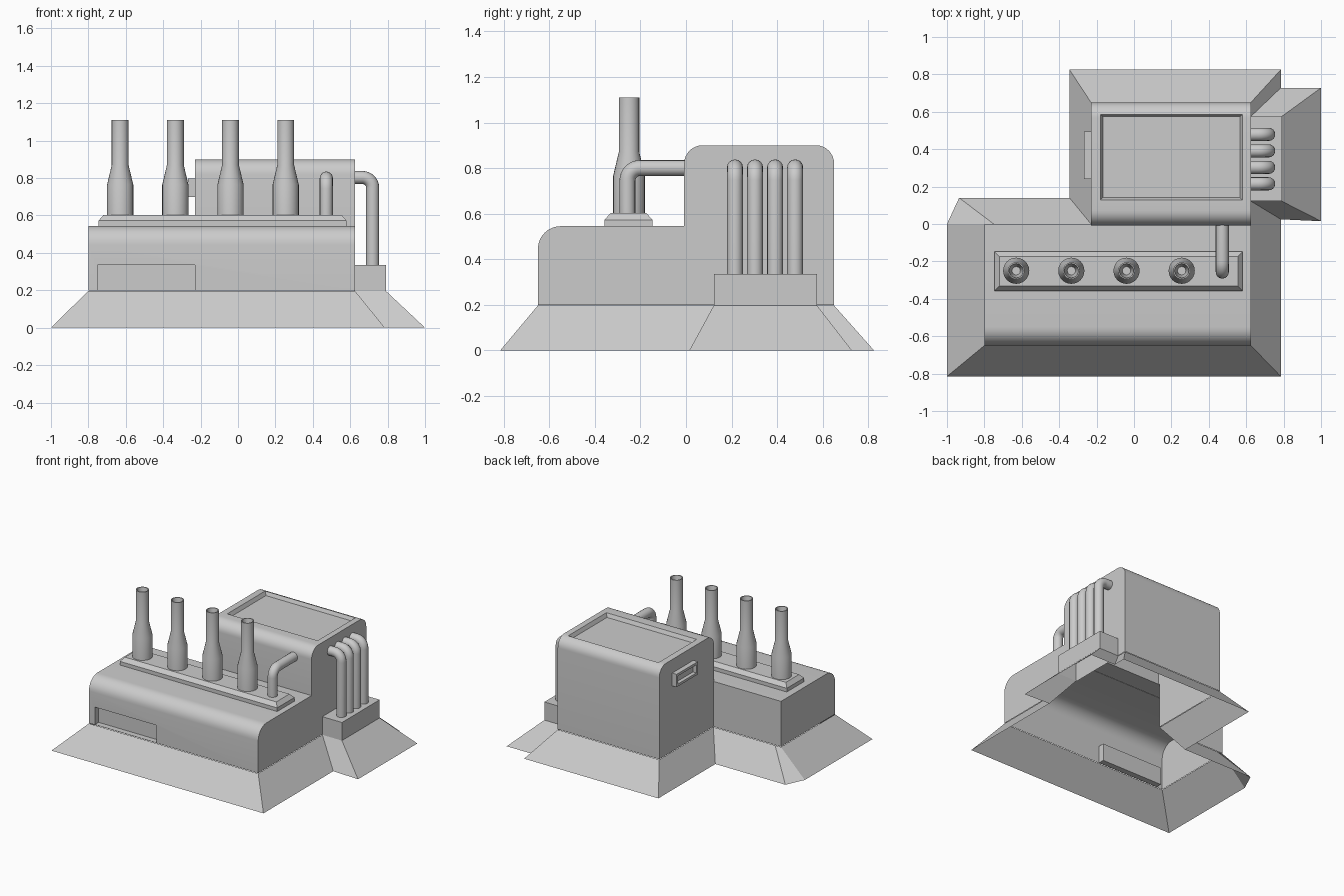
import bpy, bmesh
from math import sin, cos, pi
from mathutils import Vector

if "Cube" in bpy.data.objects:
    bpy.data.objects.remove(bpy.data.objects["Cube"])


def finish(bm, name, smooth=False, recalc=True):
    if recalc:
        bmesh.ops.recalc_face_normals(bm, faces=bm.faces)
    me = bpy.data.meshes.new(name)
    bm.to_mesh(me)
    bm.free()
    ob = bpy.data.objects.new(name, me)
    bpy.context.collection.objects.link(ob)
    if smooth:
        bpy.ops.object.select_all(action='DESELECT')
        ob.select_set(True)
        bpy.context.view_layer.objects.active = ob
        bpy.ops.object.shade_smooth_by_angle(angle=0.52)
    return ob


def loft(name, rings, caps=(True, True), smooth=False):
    """Join equally long closed rings of points with quads."""
    bm = bmesh.new()
    vs = [[bm.verts.new(p) for p in r] for r in rings]
    n = len(rings[0])
    for a, b in zip(vs, vs[1:]):
        for i in range(n):
            j = (i + 1) % n
            bm.faces.new((a[i], a[j], b[j], b[i]))
    if caps[0]:
        bm.faces.new(vs[0][::-1])
    if caps[1]:
        bm.faces.new(vs[-1])
    return finish(bm, name, smooth)


def rect(x0, x1, y0, y1, z, d=0):
    return [(x0 + d, y0 + d, z), (x1 - d, y0 + d, z), (x1 - d, y1 - d, z), (x0 + d, y1 - d, z)]


def arc(cy, cz, r, a0, a1, n=8):
    return [(cy + r * cos(a0 + (a1 - a0) * i / n), cz + r * sin(a0 + (a1 - a0) * i / n))
            for i in range(n + 1)]


def prism(name, profile, x0, x1):
    return loft(name, [[(x, y, z) for y, z in profile] for x in (x0, x1)])


def boolean(ob, other, op):
    m = ob.modifiers.new(op, 'BOOLEAN')
    m.operation, m.object, m.solver = op, other, 'EXACT'
    bpy.context.view_layer.objects.active = ob
    bpy.ops.object.modifier_apply(modifier=m.name)
    bpy.data.objects.remove(other)


def open_bottom(ob, z):
    bm = bmesh.new()
    bm.from_mesh(ob.data)
    low = [f for f in bm.faces if all(v.co.z < z for v in f.verts)]
    bmesh.ops.delete(bm, geom=low, context='FACES')
    bm.to_mesh(ob.data)
    bm.free()


def pipe(name, start, corner, end, r=0.035, bend=0.055, sides=16, steps=8):
    """Round pipe with one right-angled bend."""
    s, c, e = Vector(start), Vector(corner), Vector(end)
    d1, d2 = (c - s).normalized(), (e - c).normalized()
    side = d1.cross(d2)
    o = c - d1 * bend + d2 * bend
    path = [(s, d1)]
    for i in range(steps + 1):
        a = pi / 2 * i / steps
        path.append((o - d2 * bend * cos(a) + d1 * bend * sin(a), d1 * cos(a) + d2 * sin(a)))
    path.append((e, d2))
    rings = []
    for p, t in path:
        u = side.cross(t)
        rings.append([p + r * (side * cos(2 * pi * k / sides) + u * sin(2 * pi * k / sides))
                      for k in range(sides)])
    return loft(name, rings, smooth=True)


# Hollow body: low front hall joined to tall rear hall
body = prism("body", [(-0.65, 0.2)] + arc(-0.55, 0.445, 0.1, pi, pi / 2)
             + [(0, 0.545), (0, 0.2)], -0.8, 0.625)
rear = prism("rear", [(-0.008, 0.2)] + arc(0.072, 0.82, 0.08, pi, pi / 2)
             + arc(0.57, 0.82, 0.08, pi / 2, 0) + [(0.65, 0.2)], -0.23, 0.625)
boolean(body, rear, 'UNION')
# Front doorway recess and sunken roof panel
boolean(body, loft("door_cut", [rect(-0.75, -0.23, -0.7, -0.605, z) for z in (0.202, 0.335)]),
        'DIFFERENCE')
roof = (-0.18, 0.58, 0.128, 0.587)
boolean(body, loft("roof_cut", [rect(*roof, 0.872, 0.013), rect(*roof, 0.9), rect(*roof, 0.95)]),
        'DIFFERENCE')
open_bottom(body, 0.201)
bpy.ops.object.select_all(action='DESELECT')
body.select_set(True)
bpy.context.view_layer.objects.active = body
bpy.ops.object.shade_smooth_by_angle(angle=0.4)

# Sloped skirt around the whole plan, open inside
top = [(-0.8, -0.65), (0.625, -0.65), (0.625, 0.122), (0.79, 0.122), (0.79, 0.575), (0.625, 0.575),
       (0.625, 0.65), (-0.23, 0.65), (-0.23, 0), (-0.75, 0), (-0.8, 0)]
foot = [(-1, -0.815), (0.785, -0.815), (0.785, 0.025), (1, 0.015), (1, 0.728), (0.785, 0.728),
        (0.785, 0.825), (-0.345, 0.825), (-0.345, 0.14), (-0.935, 0.14), (-1, 0)]
loft("skirt", [[(x, y, 0) for x, y in foot], [(x, y, 0.197) for x, y in top]], (False, False))

# Side box and its four bent pipes
loft("pipe_box", [rect(0.62, 0.79, 0.122, 0.575, z) for z in (0.197, 0.335)], (False, True))
for i in range(4):
    y = 0.215 + 0.088 * i
    pipe(f"side_pipe_{i + 1}", (0.72, y, 0.33), (0.72, y, 0.803), (0.62, y, 0.803))

# Vent frame on the left wall of the rear hall
def yz(x, d):
    return [(x, 0.24 + d, 0.7 + d), (x, 0.495 - d, 0.7 + d), (x, 0.495 - d, 0.797 - d),
            (x, 0.24 + d, 0.797 - d)]
loft("vent_frame", [yz(-0.225, 0), yz(-0.268, 0), yz(-0.268, 0.018), yz(-0.24, 0.018)])

# Chamfered plinth carrying the chimneys
plinth = (-0.745, 0.58, -0.357, -0.148)
loft("chimney_plinth", [rect(*plinth, 0.543), rect(*plinth, 0.573), rect(*plinth, 0.602, 0.025)])

# Four stepped chimneys with hollow tops
shape = [(0.07, 0.543), (0.07, 0.765), (0.045, 0.87), (0.045, 1.11), (0.038, 1.11), (0.022, 1.0)]
for i in range(4):
    x = -0.63 + 0.295 * i
    loft(f"chimney_{i + 1}", [[(x + r * cos(pi * k / 12), -0.25 + r * sin(pi * k / 12), z)
                               for k in range(24)] for r, z in shape], smooth=True)

# Bent pipe from the plinth into the rear hall
pipe("front_pipe", (0.472, -0.257, 0.59), (0.472, -0.257, 0.8), (0.472, 0.0, 0.8))
